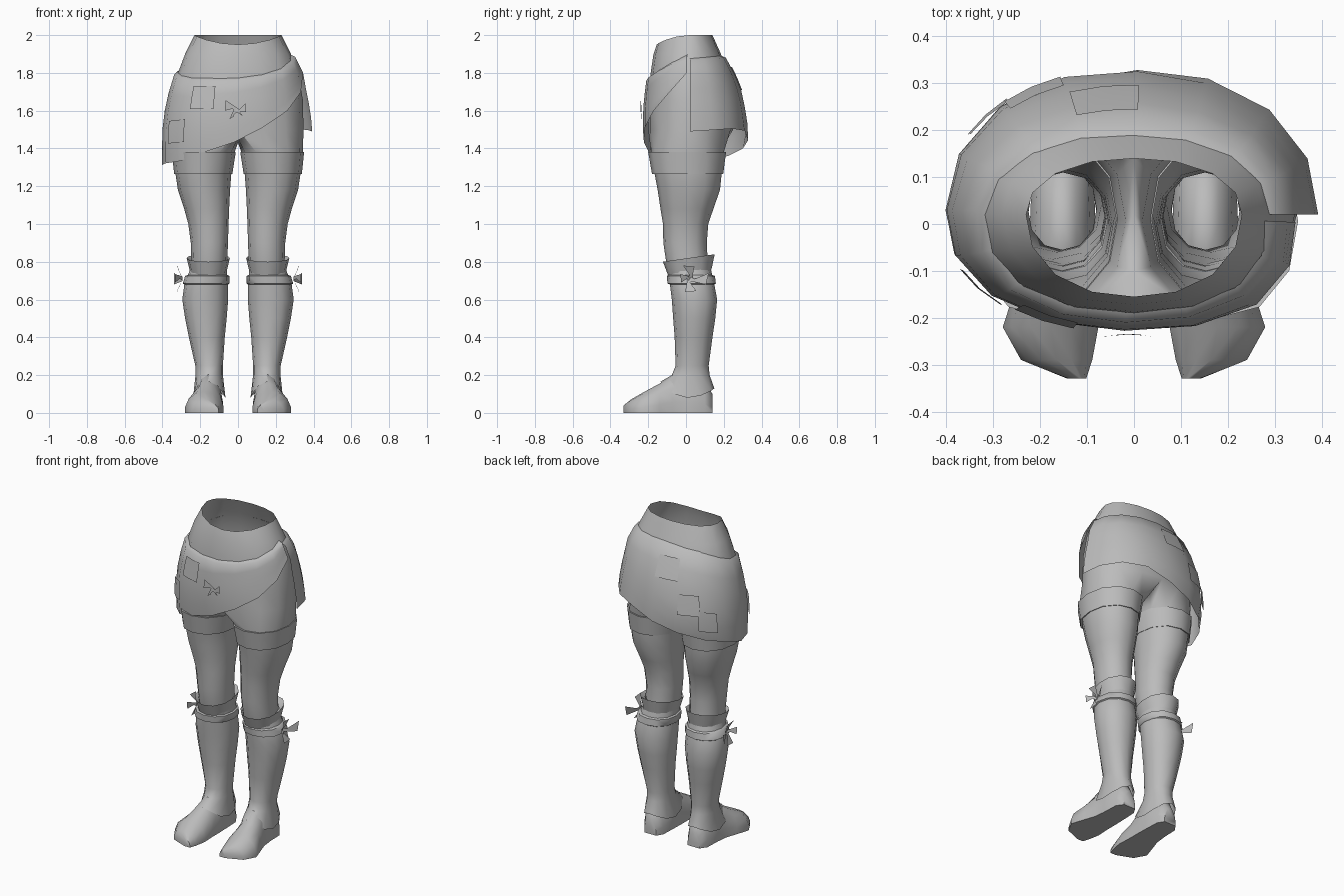
import bpy, bmesh, math
from mathutils import Vector

if "Cube" in bpy.data.objects:
    bpy.data.objects.remove(bpy.data.objects["Cube"])

grey = bpy.data.materials.new("grey_cloth")
grey.diffuse_color = (0.5, 0.5, 0.5, 1)
grey.use_nodes = True
grey.node_tree.nodes["Principled BSDF"].inputs["Base Color"].default_value = grey.diffuse_color


def make(name, verts, faces, mirror=False):
    mesh = bpy.data.meshes.new(name)
    bm = bmesh.new()
    vs = [bm.verts.new(v) for v in verts]
    for f in faces:
        bm.faces.new([vs[i] for i in f])
    bmesh.ops.recalc_face_normals(bm, faces=bm.faces)
    bm.to_mesh(mesh)
    bm.free()
    mesh.materials.append(grey)
    mesh.shade_smooth()
    mesh.set_sharp_from_angle(angle=math.radians(55))
    ob = bpy.data.objects.new(name, mesh)
    bpy.context.collection.objects.link(ob)
    if mirror:
        ob.modifiers.new("mirror", 'MIRROR').merge_threshold = 0.001
    return ob


def lerp_table(table, x):
    """Interpolate rows keyed by their first, rising value."""
    if x <= table[0][0]:
        return table[0][1:]
    for a, b in zip(table, table[1:]):
        if x <= b[0]:
            t = (x - a[0]) / (b[0] - a[0])
            return [p + (q - p) * t for p, q in zip(a[1:], b[1:])]
    return table[-1][1:]


def oval(x0, x1, y0, y1, deg, cy=None, cx=None):
    """Point on a slightly squared oval given by its four limits."""
    cx = (x0 + x1) / 2 if cx is None else cx
    cy = (y0 + y1) / 2 if cy is None else cy
    c, s = math.cos(math.radians(deg)), math.sin(math.radians(deg))
    k = (abs(c) ** 2.2 + abs(s) ** 2.2) ** (-1 / 2.2)
    c, s = c * k, s * k
    return (cx + c * (x1 - cx if c > 0 else cx - x0),
            cy + s * (y1 - cy if s > 0 else cy - y0))


def strip(rows, closed=True):
    """Vertices and quads joining equal rows of points."""
    n = len(rows[0])
    faces = []
    for r in range(len(rows) - 1):
        for i in range(n if closed else n - 1):
            j = (i + 1) % n
            faces.append((r * n + i, r * n + j, (r + 1) * n + j, (r + 1) * n + i))
    return [p for row in rows for p in row], faces


def ring(z, x0, x1, y0, y1, zfun=None):
    """Twelve-sided leg ring, starting at the inner front."""
    pts = []
    for i in range(12):
        a = -120 + 30 * i
        zz = z + zfun(math.sin(math.radians(a))) if zfun else z
        pts.append((*oval(x0, x1, y0, y1, a), zz))
    return pts


# Hips and legs: one hollow half, mirrored
hip_rows = [(2.0, .23, -.155, .14), (1.9, .28, -.172, .185), (1.8, .318, -.187, .225),
            (1.66, .343, -.2, .25), (1.5, .347, -.2, .25)]
leg_rows = [(1.38, .018, .343, -.185, .2), (1.26, .036, .33, -.165, .188),
            (1.18, .042, .318, -.15, .18), (1.08, .047, .285, -.135, .145),
            (1.0, .05, .263, -.122, .118), (.9, .053, .25, -.12, .11),
            (.8, .057, .247, -.105, .115), (.7, .063, .245, -.085, .12)]
verts, faces = [], []
for r, (z, x, y0, y1) in enumerate(hip_rows):
    for i in range(9):
        a = -90 + 22.5 * i
        px, py = oval(-x, x, y0, y1, a, .02)
        dip = -.05 * max(0, -math.sin(math.radians(a))) ** 2 if r == 0 else 0
        verts.append((px if 0 < i < 8 else 0, py, z + dip))
        if r and i < 8:
            k = (r - 1) * 9 + i
            faces.append((k, k + 1, k + 10, k + 9))
last = 9 * (len(hip_rows) - 1)
verts += [(0, .14, 1.455), (0, .02, 1.43), (0, -.1, 1.455)]  # crotch line
leg_v, leg_f = strip([[verts[last + i] for i in range(12)]] + [ring(*r) for r in leg_rows])
verts += leg_v[12:]
faces += [[last + i for i in f] for f in leg_f]
make("hips_and_legs", verts, faces, True)

# Stocking cuffs on the thighs
make("thigh_cuff", *strip([ring(1.378, .018, .343, -.185, .2), ring(1.38, .012, .35, -.2, .212),
                           ring(1.265, .03, .338, -.18, .197), ring(1.268, .038, .328, -.165, .185)]), True)

# Boot shafts with a pointed flare over the shoe
flap = lambda s: .085 * s * s if s < 0 else .05 * s * s
shaft = [(.77, .06, .25, -.09, .13), (.68, .053, .284, -.085, .15), (.6, .052, .295, -.075, .165),
         (.5, .06, .28, -.068, .155), (.4, .07, .26, -.06, .14), (.25, .08, .226, -.055, .12),
         (.2, .08, .225, -.075, .125)]
make("boot_shaft", *strip([ring(*r) for r in shaft] + [ring(.08, .066, .238, -.135, .15, flap)]), True)

# Folded boot tops and the ribbons below them
wave = lambda s: .02 * s
make("boot_top_fold", *strip([ring(.8, .06, .248, -.1, .12, wave), ring(.82, .043, .272, -.122, .152, wave),
                              ring(.74, .062, .252, -.092, .135, wave)]), True)
make("knee_ribbon", *strip([ring(.73, .056, .265, -.092, .14), ring(.725, .046, .28, -.102, .153),
                            ring(.685, .046, .292, -.098, .158), ring(.68, .053, .284, -.085, .15)]), True)

# Shoes: sections from heel to outward-curving toe
sole = [(.14, .15, .04, .1), (.1, .152, .066, .17), (0, .152, .07, .21), (-.07, .155, .075, .205),
        (-.14, .167, .087, .155), (-.22, .178, .102, .112), (-.29, .165, .076, .072), (-.33, .122, .02, .04)]
rows = []
for y, cx, w, h in sole:
    half = [(1, 0), (1, .28), (.82, .66), (.42, .93)]
    prof = half + [(0, 1)] + [(-a, b) for a, b in reversed(half)]
    rows.append([(cx + a * w, y, b * h) for a, b in prof])
v, f = strip(rows)
n = len(rows[0])
f += [tuple(range(n)), tuple(range(len(v) - n, len(v)))]
make("shoe", v, f, True)

# Wrap skirt: limits by height, top and hem heights by angle from the right side
skirt_size = [(1.31, -.402, .39, -.205, .265), (1.42, -.402, .393, -.222, .328), (1.5, -.4, .393, -.228, .33),
              (1.6, -.388, .383, -.228, .315), (1.7, -.366, .362, -.218, .295), (1.8, -.335, .345, -.205, .255),
              (1.9, -.292, .296, -.186, .2)]
hem = [(0, 1.865, 1.49), (60, 1.88, 1.51), (90, 1.88, 1.44), (130, 1.86, 1.365), (180, 1.79, 1.31),
       (225, 1.76, 1.335), (270, 1.76, 1.44), (300, 1.785, 1.55), (330, 1.84, 1.68), (356, 1.885, 1.8)]


def on_skirt(deg, z, out=0.0):
    x0, x1, y0, y1 = lerp_table(skirt_size, z)
    return (*oval(x0 - out, x1 + out, y0 - out, y1 + out, deg, .02, 0), z)


rows = [[] for _ in range(7)]
for i in range(17):
    a = 356 * i / 16
    top, bottom = lerp_table(hem, a)
    rows[0].append(on_skirt(a, top + .012, -.02))
    for r in range(6):
        rows[r + 1].append(on_skirt(a, top + (bottom - top) * r / 5))
make("wrap_skirt", *strip(rows, False))


# Sewn patches that follow the skirt
def patch(name, deg, z, ddeg, dz, tilt=0):
    grid = [[on_skirt(deg + ddeg * u, z + dz * w + tilt * u, .006) for u in (-.5, 0, .5)]
            for w in (.5, 0, -.5)]
    make(name, *strip(grid, False))


patch("front_left_patch", 217, 1.49, 20, .12, .01)
patch("front_upper_patch", 241, 1.67, 20, .12)
patch("back_patch", 100, 1.77, 23, .12)
patch("back_left_patch", 122, 1.58, 19, .12)
patch("back_lower_patch", 139, 1.48, 17, .12, -.02)


# Bows: four flared ribbon pieces from a knot
def bow(name, at, u, out, pieces, mirror=False):
    at, u, out, up = Vector(at), Vector(u), Vector(out), Vector((0, 0, 1))
    verts, faces = [], []
    for (au, av), (bu, bv), lift in pieces:
        d = Vector(((au + bu) / 2, (av + bv) / 2)).normalized() * .012
        corners = [(-d.y, d.x, 0), (d.y, -d.x, 0), (bu, bv, lift), (au, av, lift)]
        faces.append(tuple(range(len(verts), len(verts) + 4)))
        verts += [at + u * p + up * q + out * w for p, q, w in corners]
    make(name, verts, faces, mirror)


bow("front_bow", (-.01, -.235, 1.605), (1, 0, 0), (0, -1, 0),
    [((-.055, .05), (-.06, -.005), .005), ((.052, -.012), (.05, .035), .005),
     ((-.035, -.05), (-.01, -.035), .002), ((.035, -.035), (.015, -.02), .002)])
bow("knee_bow", (.293, .02, .71), (0, 1, 0), (1, 0, 0),
    [((.025, .065), (-.035, .07), .03), ((.085, -.03), (.1, .03), .045),
     ((-.025, -.07), (.035, -.065), .03), ((-.05, .025), (-.045, -.02), .04)], True)
